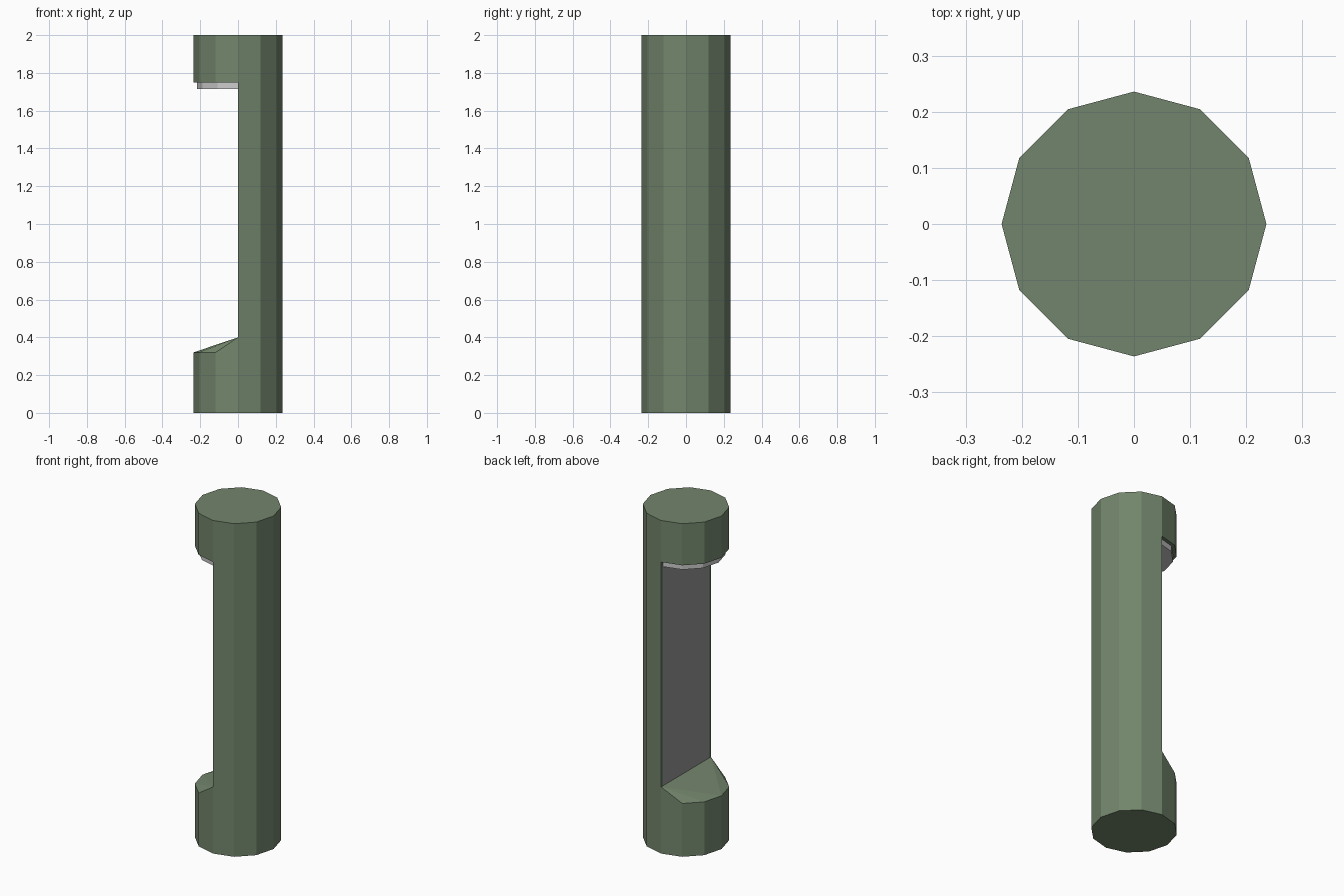
import bpy, bmesh, math

if "Cube" in bpy.data.objects:
    bpy.data.objects.remove(bpy.data.objects["Cube"])

R, N = 0.236, 12
RI = 0.216                      # radius of the inner lining
LIP, BACK, HEAD, TOP = 0.32, 0.40, 1.75, 2.0


def corner(i, r=R):
    a = 2 * math.pi * i / N
    return r * math.cos(a), r * math.sin(a)


def material(name, col):
    m = bpy.data.materials.new(name)
    m.diffuse_color = (*col, 1)
    m.use_nodes = True
    m.node_tree.nodes["Principled BSDF"].inputs["Base Color"].default_value = m.diffuse_color
    return m


def finish(name, bm, mat=None, fix=False):
    if fix:
        bmesh.ops.recalc_face_normals(bm, faces=bm.faces[:])
    me = bpy.data.meshes.new(name)
    bm.to_mesh(me)
    bm.free()
    ob = bpy.data.objects.new(name, me)
    bpy.context.collection.objects.link(ob)
    if mat:
        me.materials.append(mat)
    return ob


# bollard body: twelve-sided post with a half-depth notch on the -x side
bm = bmesh.new()
notch = range(3, 10)
b = [bm.verts.new((*corner(i), 0)) for i in range(N)]
t = [bm.verts.new((*corner(i), TOP)) for i in range(N)]
lo = {i: bm.verts.new((*corner(i), BACK if i in (3, 9) else LIP)) for i in notch}
up = {i: bm.verts.new((*corner(i), HEAD)) for i in notch}
bm.faces.new(b[::-1])
bm.faces.new(t)
for i in range(N):
    j = (i + 1) % N
    if 3 <= i < 9:              # base and head of the notched half
        bm.faces.new((b[i], b[j], lo[j], lo[i]))
        bm.faces.new((up[i], up[j], t[j], t[i]))
    else:                       # full-height half
        right = [lo[j], up[j]] if j == 3 else []
        left = [up[i], lo[i]] if i == 9 else []
        bm.faces.new([b[i], b[j]] + right + [t[j], t[i]] + left)

# sloping ledge at the bottom of the notch, and underside of the head
bm.faces.new((lo[3], lo[6], lo[9]))
for k in (4, 5):
    bm.faces.new((lo[3], lo[k], lo[k + 1]))
    bm.faces.new((lo[9], lo[12 - k - 1], lo[12 - k]))
bm.faces.new([up[i] for i in reversed(notch)])

# narrow rims either side of the back panel
for i, y in ((3, RI), (9, -RI)):
    p, q = bm.verts.new((0, y, BACK)), bm.verts.new((0, y, HEAD))
    f = (lo[i], p, q, up[i])
    bm.faces.new(f if i == 3 else f[::-1])
finish("post_body", bm, material("green_paint", (0.17, 0.235, 0.15)), True)

# dark grey back panel
bm = bmesh.new()
bm.faces.new([bm.verts.new((0, y, z)) for y, z in
              ((RI, BACK), (-RI, BACK), (-RI, HEAD), (RI, HEAD))])
for f in bm.faces:
    f.normal_update()
    if f.normal.x > 0:
        f.normal_flip()
finish("back_panel", bm, material("dark_grey", (0.31, 0.31, 0.31)))

# lamp lens: half disc under the head
bm = bmesh.new()
low = [bm.verts.new((*corner(i, RI), HEAD - 0.035)) for i in notch]
high = [bm.verts.new((*corner(i, RI), HEAD)) for i in notch]
bm.faces.new(low[::-1])
for i in range(6):
    bm.faces.new((low[i], low[i + 1], high[i + 1], high[i]))
finish("lamp_lens", bm)
